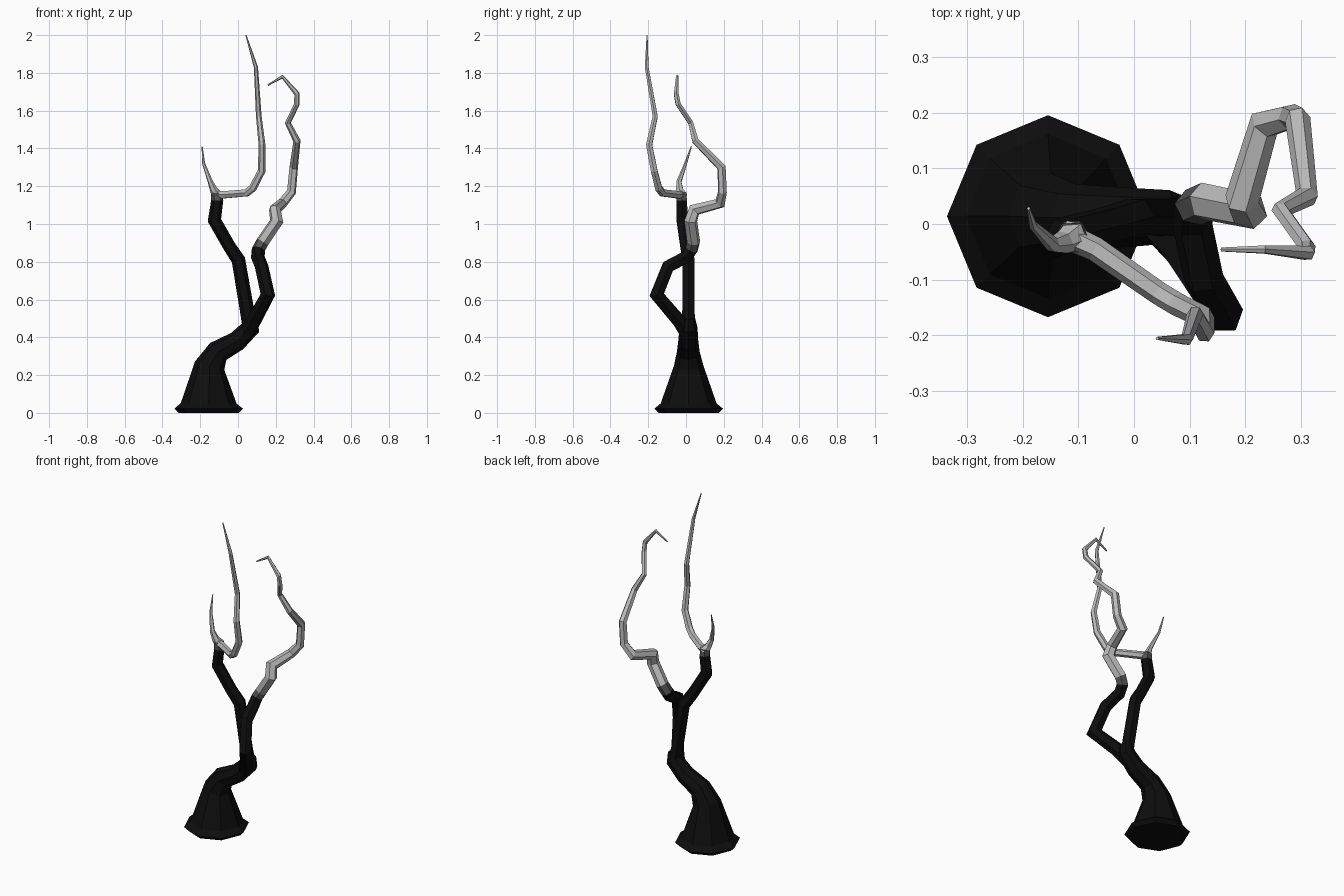
import bpy, bmesh
from math import cos, sin, tau
from mathutils import Vector

cube = bpy.data.objects.get("Cube")
if cube:
    bpy.data.objects.remove(cube)


def material(name, value):
    m = bpy.data.materials.new(name)
    m.use_nodes = True
    colour = (value, value, value, 1)
    m.diffuse_color = colour
    bsdf = m.node_tree.nodes["Principled BSDF"]
    bsdf.inputs["Base Color"].default_value = colour
    bsdf.inputs["Roughness"].default_value = 0.9
    return m


BARK, RING, PALE = 0, 1, 2
mats = [material("black bark", 0.004), material("grey transition", 0.09),
        material("pale wood", 0.5)]


def limb(name, sides, path, colour_of):
    """Faceted tube through (x, y, z, radius) points with mitred joints."""
    pts = [Vector(p[:3]) for p in path]
    dirs = [(b - a).normalized() for a, b in zip(pts, pts[1:])]
    ref = Vector((1, 0, 0))
    u = (ref - dirs[0] * ref.dot(dirs[0])).normalized()
    bm = bmesh.new()
    rings = []
    for i, p in enumerate(pts):
        t_in = dirs[max(i - 1, 0)]
        t_out = dirs[min(i, len(dirs) - 1)]
        plane = (t_in + t_out).normalized()
        v = t_in.cross(u)
        ring = []
        for k in range(sides):
            a = tau * k / sides
            o = (u * cos(a) + v * sin(a)) * path[i][3]
            ring.append(bm.verts.new(p + o - t_in * (o.dot(plane) / t_in.dot(plane))))
        rings.append(ring)
        u = t_in.rotation_difference(t_out) @ u
    for i, (a, b) in enumerate(zip(rings, rings[1:])):
        for k in range(sides):
            n = (k + 1) % sides
            f = bm.faces.new((a[k], a[n], b[n], b[k]))
            f.material_index = colour_of(i)
    bm.faces.new(rings[0][::-1]).material_index = colour_of(0)
    bm.faces.new(rings[-1]).material_index = colour_of(len(pts) - 2)
    bmesh.ops.recalc_face_normals(bm, faces=bm.faces)
    me = bpy.data.meshes.new(name)
    bm.to_mesh(me)
    bm.free()
    for m in mats:
        me.materials.append(m)
    ob = bpy.data.objects.new(name, me)
    bpy.context.collection.objects.link(ob)
    return ob


def tipped(start):
    """Bark up to segment start, one grey ring, then pale wood."""
    return lambda i: BARK if i < start else RING if i == start else PALE


# Flared trunk leaning towards the fork
limb("trunk", 8, [
    (-.155, .014, 0, .16), (-.155, .014, .022, .182), (-.155, .014, .05, .148),
    (-.15, .014, .25, .078), (-.105, .012, .325, .06), (-.005, .012, .38, .053),
    (.065, .013, .45, .048), (.07, .013, .5, .036)], lambda i: BARK)

# Upright branch ending in a grey collar
limb("upright_branch", 6, [
    (.07, .013, .43, .043), (.05, .013, .53, .038), (.002, .013, .81, .036),
    (-.045, .0, .88, .034), (-.125, -.02, 1.02, .034),
    (-.11, -.023, 1.125, .032), (-.112, -.025, 1.165, .03)], tipped(5))

# Forward-bowed branch that carries the crooked twig
limb("crooked_branch", 6, [
    (.045, .005, .42, .042), (.085, -.04, .49, .04), (.158, -.155, .625, .037),
    (.125, -.095, .775, .036), (.105, .0, .825, .036), (.108, .03, .865, .035),
    (.13, .04, .905, .035), (.205, .025, 1.015, .034), (.195, .045, 1.075, .031),
    (.235, .18, 1.11, .027), (.283, .193, 1.17, .024), (.295, .188, 1.3, .023),
    (.312, .05, 1.44, .019), (.264, .025, 1.535, .015), (.312, -.042, 1.635, .015),
    (.312, -.052, 1.69, .014), (.235, -.046, 1.78, .008),
    (.158, -.046, 1.735, .004)], tipped(5))

# Twigs growing from the grey collar
limb("tall_twig", 6, [
    (-.125, -.02, 1.155, .024), (-.07, -.045, 1.155, .022), (.045, -.125, 1.165, .021),
    (.078, -.145, 1.19, .021), (.125, -.168, 1.28, .02), (.127, -.195, 1.42, .018),
    (.11, -.163, 1.57, .015), (.095, -.208, 1.83, .011),
    (.042, -.206, 2.0, .003)], lambda i: PALE)
limb("short_twig", 6, [
    (-.108, -.02, 1.15, .029), (-.128, -.033, 1.18, .021), (-.147, -.037, 1.225, .014),
    (-.182, -.002, 1.32, .008), (-.19, .028, 1.41, .003)], lambda i: PALE)
